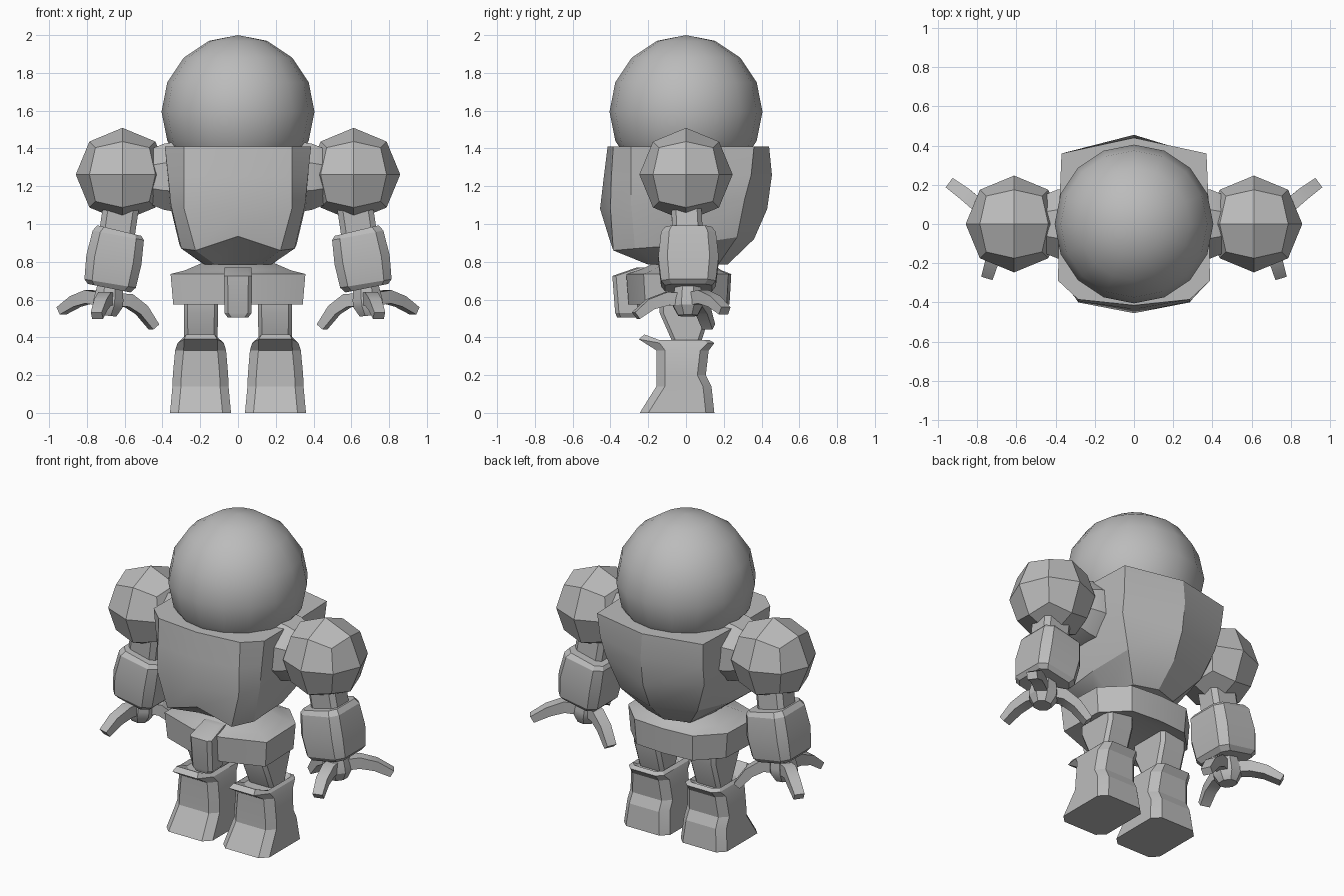
import bpy, bmesh, math
from mathutils import Vector

if "Cube" in bpy.data.objects:
    bpy.data.objects.remove(bpy.data.objects["Cube"])

grey = bpy.data.materials.new("plain grey")
grey.diffuse_color = (0.5, 0.5, 0.5, 1)
grey.use_nodes = True
grey.node_tree.nodes["Principled BSDF"].inputs["Base Color"].default_value = grey.diffuse_color


def finish(name, bm, mirror=False, angle=30):
    bmesh.ops.recalc_face_normals(bm, faces=bm.faces[:])
    mesh = bpy.data.meshes.new(name)
    bm.to_mesh(mesh)
    bm.free()
    mesh.materials.append(grey)
    ob = bpy.data.objects.new(name, mesh)
    bpy.context.collection.objects.link(ob)
    bpy.ops.object.select_all(action='DESELECT')
    ob.select_set(True)
    bpy.context.view_layer.objects.active = ob
    bpy.ops.object.shade_smooth_by_angle(angle=math.radians(angle))
    if mirror:
        ob.modifiers.new("Mirror", 'MIRROR').use_mirror_merge = False
    return ob


def loft(name, rings, mirror=False, angle=30):
    """Skin a stack of equal-length rings and cap both ends."""
    bm = bmesh.new()
    vs = [[bm.verts.new(p) for p in r] for r in rings]
    n = len(vs[0])
    for a, b in zip(vs, vs[1:]):
        for i in range(n):
            j = (i + 1) % n
            bm.faces.new((a[i], a[j], b[j], b[i]))
    bm.faces.new(vs[0])
    bm.faces.new(vs[-1])
    return finish(name, bm, mirror, angle)


def sym(half):
    """Close a half outline (centre front to centre back) across x = 0."""
    return half + [(-x, y, z) for x, y, z in half[-2:0:-1]]


def chamfered(x0, x1, y0, y1, z, c):
    """Rectangle with cut corners, starting with the two front points."""
    return [(x0 + c, y0, z), (x1 - c, y0, z), (x1, y0 + c, z), (x1, y1 - c, z),
            (x1 - c, y1, z), (x0 + c, y1, z), (x0, y1 - c, z), (x0, y0 + c, z)]


def along(path, sizes, shape):
    """Sweep a unit 2D shape along a path; sizes are (width, depth) per point."""
    rings = []
    pts = [Vector(p) for p in path]
    for i, (p, (w, d)) in enumerate(zip(pts, sizes)):
        t = (pts[min(i + 1, len(pts) - 1)] - pts[max(i - 1, 0)]).normalized()
        ref = Vector((0, 1, 0)) if abs(t.z) > 0.8 else Vector((0, 0, 1))
        u = t.cross(ref).normalized()
        v = u.cross(t)
        rings.append([p + u * a * w + v * b * d for a, b in shape])
    return rings


SQUARE = [(-1, -1), (1, -1), (1, 1), (-1, 1)]
CUT_SQUARE = [(-.7, -1), (.7, -1), (1, -.7), (1, .7), (.7, 1), (-.7, 1), (-1, .7), (-1, -.7)]
OCTAGON = [(math.cos(math.pi * (i + .5) / 4), math.sin(math.pi * (i + .5) / 4)) for i in range(8)]

# Head
bm = bmesh.new()
bmesh.ops.create_uvsphere(bm, u_segments=16, v_segments=8, radius=0.405)
bmesh.ops.translate(bm, verts=bm.verts, vec=(0, 0, 1.595))
finish("head", bm)

# Shoulders: cubes divided once and pushed out to a sphere
bm = bmesh.new()
bmesh.ops.create_cube(bm, size=1)
bmesh.ops.subdivide_edges(bm, edges=bm.edges[:], cuts=1, use_grid_fill=True)
for v in bm.verts:
    v.co = v.co.normalized() * 0.247 + Vector((0.612, 0, 1.262))
finish("shoulder", bm, True, 36)
loft("shoulder_joint", along([(.33, 0, 1.25), (.39, 0, 1.25), (.46, 0, 1.25)],
                             [(.2, .2), (.19, .19), (.16, .16)], OCTAGON), True)

# Torso
loft("torso", [
    sym([(0, -.2, .785), (.12, -.2, .785), (.175, -.15, .785), (.18, 0, .785),
         (.15, .17, .785), (0, .22, .785)]),
    sym([(0, -.41, .935), (.225, -.385, .86), (.3, -.27, .87), (.31, 0, .89),
         (.27, .27, .93), (0, .36, .92)]),
    sym([(0, -.455, 1.08), (.285, -.40, 1.08), (.355, -.29, 1.1), (.36, 0, 1.1),
         (.345, .31, 1.13), (0, .43, 1.08)]),
    sym([(0, -.435, 1.25), (.285, -.395, 1.25), (.37, -.29, 1.25), (.373, 0, 1.25),
         (.36, .345, 1.26), (0, .455, 1.26)]),
    sym([(0, -.415, 1.41), (.285, -.385, 1.41), (.387, -.29, 1.41), (.385, 0, 1.41),
         (.37, .36, 1.41), (0, .44, 1.41)])], angle=25)

# Pelvis belt with a sloped top up to the waist
def belt(z, s):
    return sym([(0, -.31 * s, z), (.1 * s, -.31 * s, z), (.35 * s, -.22 * s, z),
                (.34 * s, .08 * s, z), (.2 * s, .22 * s, z), (0, .235 * s, z)])

loft("pelvis", [belt(.60, .6), belt(.575, .98), belt(.735, 1.02), belt(.755, .8), belt(.80, .5)])
# Front guard
loft("front_guard", [
    chamfered(-.055, .055, -.365, -.25, .505, .02),
    chamfered(-.072, .072, -.375, -.24, .53, .02),
    chamfered(-.075, .075, -.39, -.22, .725, .02),
    chamfered(-.07, .07, -.26, -.18, .77, .02)])

# Thighs
loft("thigh", [chamfered(.11, .285, -.065, .075, .36, .02),
               chamfered(.105, .287, -.14, .13, .53, .02),
               chamfered(.105, .287, -.14, .13, .62, .02)], True)

# Boots, with a flared cuff that rises at the front
boot = [chamfered(.037, .36, -.245, .15, 0, .045),
        chamfered(.05, .347, -.157, .135, .14, .045),
        chamfered(.052, .345, -.155, .105, .2, .045),
        chamfered(.063, .333, -.155, .12, .33, .045),
        chamfered(.075, .32, -.25, .15, .37, .035),
        chamfered(.095, .305, -.22, .125, .385, .03),
        chamfered(.11, .29, -.125, .095, .365, .03)]
for ring, lift in ((4, .02), (5, .03)):
    r = boot[ring]
    for i in (0, 1):
        r[i] = (r[i][0], r[i][1], r[i][2] + lift)
    for i in (2, 7):
        r[i] = (r[i][0], -.14, r[i][2])
loft("boot", boot, True, 20)

# Arms
loft("upper_arm", along([(.615, 0, 1.12), (.645, .01, .92)], [(.095, .08), (.095, .08)], CUT_SQUARE), True)
loft("forearm", along(
    [(.628, .013, .965), (.634, .013, .94), (.657, .013, .81), (.677, .013, .685), (.682, .013, .66)],
    [(.12, .125), (.138, .145), (.148, .16), (.138, .145), (.115, .125)], CUT_SQUARE), True, 20)
loft("wrist", along(
    [(.675, .01, .69), (.685, .01, .60), (.69, .01, .565), (.695, .01, .515)],
    [(.07, .07), (.085, .085), (.085, .085), (.055, .055)], OCTAGON), True)

# Three bent fingers on each hand
fingers = {"outer": [(.70, .03, .60), (.79, .09, .615), (.86, .15, .59), (.935, .205, .54)],
           "inner": [(.67, .02, .60), (.58, .06, .595), (.51, .09, .545), (.445, .12, .455)],
           "front": [(.69, -.02, .60), (.705, -.10, .605), (.725, -.19, .575), (.747, -.265, .515)]}
for label, path in fingers.items():
    loft(label + "_finger", along(path, [(.035, .035), (.035, .035), (.034, .03), (.03, .022)], SQUARE), True)
